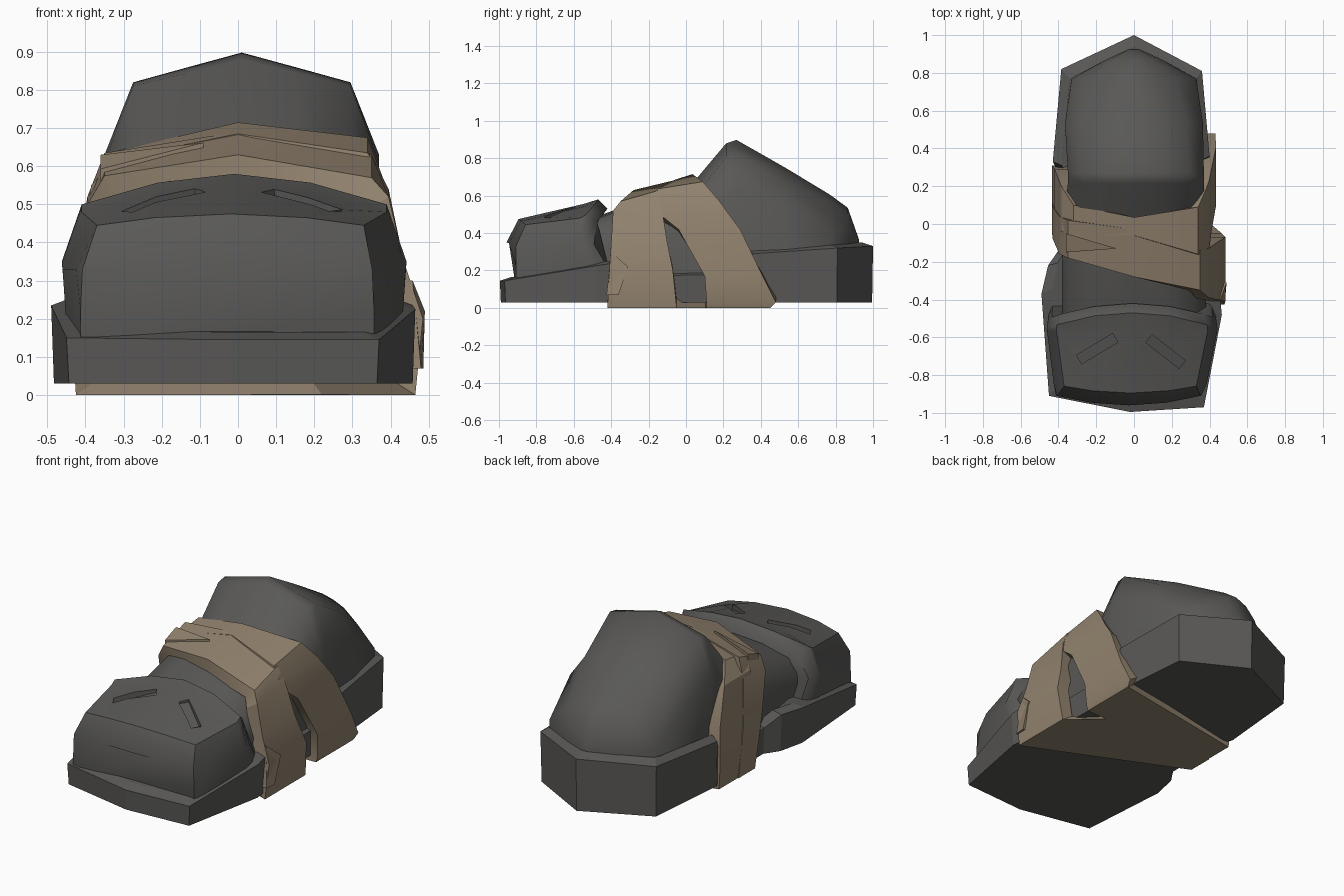
import bpy, bmesh, math
from mathutils import Vector

if "Cube" in bpy.data.objects:
    bpy.data.objects.remove(bpy.data.objects["Cube"])


def material(name, rgb):
    m = bpy.data.materials.new(name)
    m.diffuse_color = (*rgb, 1)
    m.use_nodes = True
    m.node_tree.nodes["Principled BSDF"].inputs["Base Color"].default_value = m.diffuse_color
    return m


GREY = material("dark_grey_leather", (0.10, 0.098, 0.094))
TAN = material("tan_cloth", (0.285, 0.223, 0.155))


def build(name, rings, mat, cap=True, close=False, smooth=None):
    """Skin a list of closed rings; optionally cap the ends or join last to first."""
    bm = bmesh.new()
    vs = [[bm.verts.new(p) for p in r] for r in rings]
    n = len(vs[0])
    pairs = list(zip(vs, vs[1:])) + ([(vs[-1], vs[0])] if close else [])
    for a, b in pairs:
        for i in range(n):
            j = (i + 1) % n
            bm.faces.new((a[i], a[j], b[j], b[i]))
    if cap:
        bm.faces.new(vs[0])
        bm.faces.new(vs[-1])
    bmesh.ops.recalc_face_normals(bm, faces=bm.faces)
    me = bpy.data.meshes.new(name)
    bm.to_mesh(me)
    bm.free()
    me.materials.append(mat)
    ob = bpy.data.objects.new(name, me)
    bpy.context.collection.objects.link(ob)
    if smooth:
        shade(ob, smooth)
    return ob


def shade(ob, angle):
    bpy.ops.object.select_all(action='DESELECT')
    ob.select_set(True)
    bpy.context.view_layer.objects.active = ob
    bpy.ops.object.shade_smooth_by_angle(angle=math.radians(angle))


def section(y, bow, shift, half, sweep=0):
    """Mirrored cross-section at y, bowed toward the sides, shifted in x, foot swept back."""
    full = half + [(-x, z) for x, z in reversed(half) if x > 0]
    return [(x + shift, y + bow * x * x + (sweep if z < .25 else 0), z) for x, z in full]


# Sole: one slightly lopsided outline with a sloping top edge and a chamfered rim
outline = [(-.02, -.995, .145), (.37, -.97, .145), (.465, -.48, .225), (.455, -.38, .24),
           (.40, -.28, .17), (.385, .28, .18), (.40, .36, .29), (.36, .81, .32), (0, 1, .33),
           (-.385, .82, .32), (-.43, .33, .29), (-.40, .27, .18), (-.40, -.14, .18),
           (-.455, -.22, .24), (-.49, -.37, .235), (-.45, -.91, .15)]
build("sole", [[(x * .985, y * .995, .03) for x, y, z in outline],
               outline,
               [(x * .89, y * .94, z + .02) for x, y, z in outline]], GREY)

# Upper: instep rising to the ankle ridge, then a boxy slope down over the heel
upper = [
    (-.50, 0, 0, [(.37, .1), (.38, .30), (.33, .43), (.18, .47), (0, .48)]),
    (-.20, 0, 0, [(.38, .1), (.38, .38), (.32, .52), (.18, .57), (0, .59)]),
    (.03, 0, 0, [(.37, .1), (.37, .42), (.30, .57), (.16, .63), (0, .66)]),
    (.215, 0, .01, [(.36, .1), (.36, .61), (.285, .81), (.14, .845), (0, .88)]),
    (.27, 0, .01, [(.36, .1), (.36, .63), (.285, .82), (.14, .86), (0, .898)]),
    (.53, 0, 0, [(.365, .1), (.365, .54), (.275, .665), (.14, .725), (0, .75)]),
    (.77, 0, 0, [(.335, .1), (.33, .38), (.22, .49), (.115, .565), (0, .605)]),
    (.865, 0, 0, [(.16, .1), (.155, .35), (.13, .44), (.07, .505), (0, .535)]),
    (.925, 0, 0, [(.03, .1), (.03, .33), (.025, .35), (.012, .36), (0, .365)]),
]
build("upper", [section(*s) for s in upper], GREY, smooth=60)

# Toe cap with a bevelled rear rim
toe = [
    (-.96, .35, -.028, [(.385, .1), (.385, .22), (.38, .33), (.2, .345), (0, .35)]),
    (-.895, .3, -.02, [(.395, .1), (.405, .33), (.35, .445), (.2, .465), (0, .475)]),
    (-.55, -.1, -.01, [(.44, .18), (.45, .33), (.40, .48), (.2, .54), (0, .555)], .03),
    (-.47, -.4, -.01, [(.44, .2), (.452, .35), (.40, .50), (.2, .557), (0, .58)], .08),
    (-.42, -.4, -.01, [(.42, .2), (.425, .34), (.37, .46), (.2, .51), (0, .53)], .08),
]
toe_cap = build("toe_cap", [section(*s) for s in toe], GREY)

# Two slanted slots cut into the toe cap
for cx, cy, turn in ((-.195, -.66, 31), (.167, -.675, -38)):
    a = math.radians(turn)
    u = Vector((math.cos(a), math.sin(a), 0))
    v = Vector((-u.y, u.x, 0))
    c = Vector((cx, cy, 0))
    quad = [c + u * .112 * i + v * .027 * j for i, j in ((-1, -1), (1, -1), (1, 1), (-1, 1))]
    # floor follows the slope of the cap
    floor = [(p.x, p.y, .488 + (p.y + .66) * .25 - (abs(p.x) - .185) * .2) for p in quad]
    cutter = build("slot_cutter", [floor, [(p.x, p.y, .75) for p in quad]], GREY)
    mod = toe_cap.modifiers.new("slot", 'BOOLEAN')
    mod.operation = 'DIFFERENCE'
    mod.solver = 'EXACT'
    mod.object = cutter
    bpy.context.view_layer.objects.active = toe_cap
    bpy.ops.object.modifier_apply(modifier=mod.name)
    bpy.data.objects.remove(cutter)
shade(toe_cap, 48)


def strap(name, pts, depth=.08):
    """Closed wrap; each point is x, z, front y, back y, front drop in z."""
    rings = []
    for x, z, yf, yb, drop in pts:
        d = Vector((0 - x, .3 - z)).normalized() * depth
        rings.append([(x, yf, z - drop), (x, yb, z),
                      (x + d.x, yb, z + d.y), (x + d.x, yf, z - drop + d.y)])
    return build(name, rings, TAN, cap=False, close=True, smooth=28)


# Rear wrap: over the instep, sweeping back on the right side
strap("rear_strap", [
    (.42, .0, .11, .45, 0), (.43, .03, .11, .48, 0), (.435, .17, .10, .41, 0),
    (.41, .42, -.04, .29, 0), (.398, .50, -.14, .23, 0), (.38, .57, -.17, .18, 0),
    (.34, .675, -.16, .09, .04),
    (0, .715, -.06, .035, .03), (-.32, .64, -.06, .10, .02), (-.385, .55, -.04, .20, 0),
    (-.42, .35, .02, .29, 0), (-.435, .15, .07, .31, 0), (-.42, .0, .08, .30, 0)])

# Front wrap: crosses diagonally, drops down the right side and widens underneath
strap("front_strap", [
    (.465, .0, -.42, -.05, 0), (.485, .2, -.41, -.07, 0), (.435, .35, -.40, -.10, 0),
    (.395, .54, -.39, -.13, .02), (.35, .63, -.35, -.14, .06), (0, .69, -.28, -.03, .06),
    (-.35, .635, -.18, .02, .06), (-.395, .52, -.16, .04, .02),
    (-.43, .3, -.08, .09, 0), (-.435, .15, -.04, .12, 0), (-.425, .0, -.02, .13, 0),
    (.22, .001, -.315, .16, 0)])

# Loose strap end folded over the right side, and the pointed tail on top
build("strap_end", [
    [(.43, -.425, .07), (.43, -.36, .07), (.43, -.31, .22), (.42, -.40, .30)],
    [(.48, -.425, .07), (.486, -.36, .07), (.490, -.31, .22), (.458, -.40, .30)]], TAN)
build("strap_tail", [
    [(-.36, -.15, .56), (-.09, -.13, .63), (-.36, -.05, .59)],
    [(-.36, -.15, .593), (-.09, -.13, .662), (-.36, -.05, .63)]], TAN)
